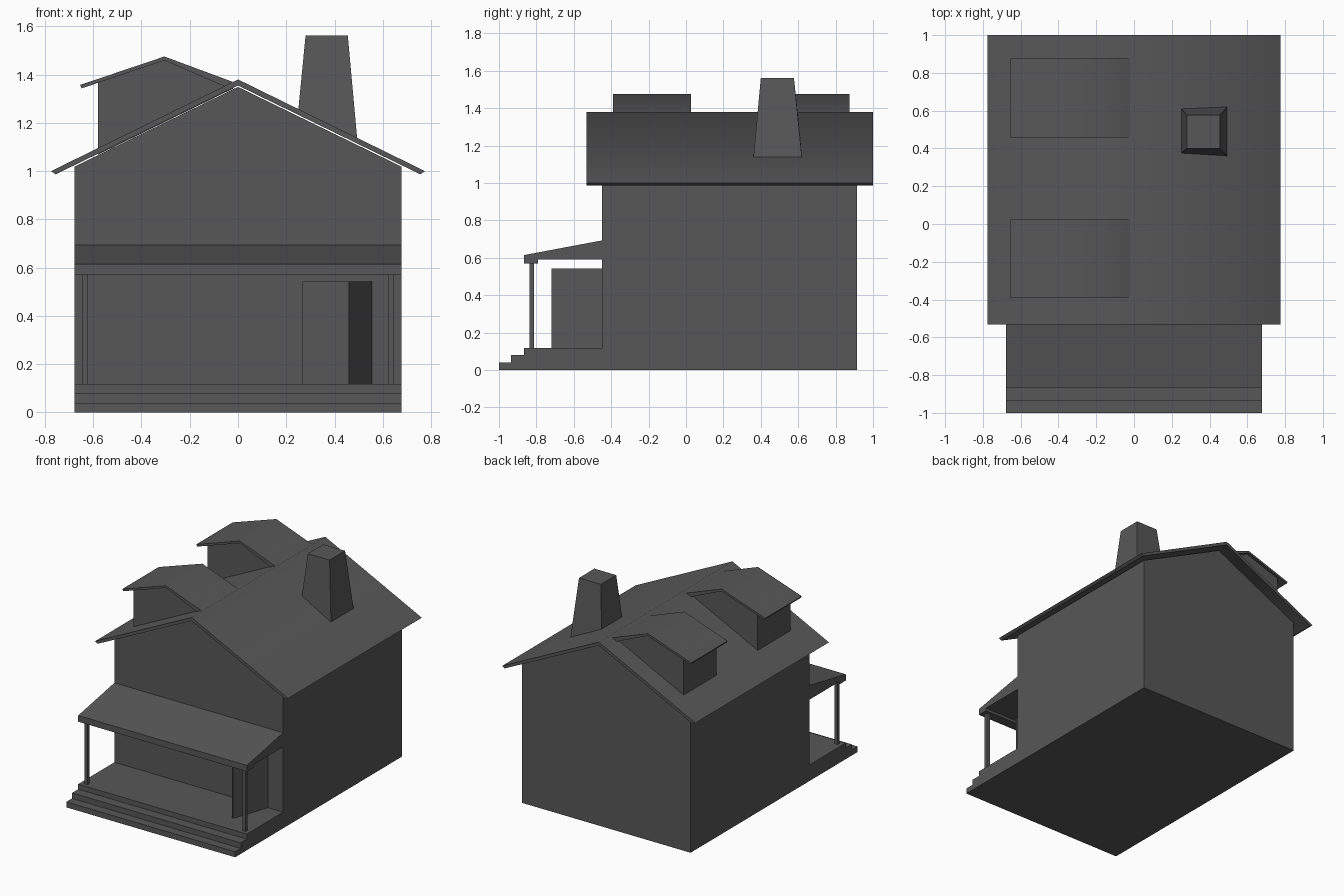
import bpy, bmesh, math
from mathutils import Vector

if "Cube" in bpy.data.objects:
    bpy.data.objects.remove(bpy.data.objects["Cube"])

# Dark grey used on every part
dark = bpy.data.materials.new("dark_grey")
dark.diffuse_color = (0.096, 0.096, 0.096, 1)
dark.use_nodes = True
dark.node_tree.nodes["Principled BSDF"].inputs["Base Color"].default_value = dark.diffuse_color


def mesh_object(name, verts, faces):
    me = bpy.data.meshes.new(name)
    me.from_pydata(verts, [], faces)
    bm = bmesh.new()
    bm.from_mesh(me)
    bmesh.ops.recalc_face_normals(bm, faces=bm.faces)
    bm.to_mesh(me)
    bm.free()
    me.materials.append(dark)
    ob = bpy.data.objects.new(name, me)
    bpy.context.collection.objects.link(ob)
    return ob


def prism(name, profile, axis, a, b):
    """Extrude a 2D profile along an axis from a to b."""
    place = {'x': lambda p, t: (t, p[0], p[1]),
             'y': lambda p, t: (p[0], t, p[1]),
             'z': lambda p, t: (p[0], p[1], t)}[axis]
    n = len(profile)
    verts = [place(p, t) for t in (a, b) for p in profile]
    faces = [list(range(n)), list(range(n, 2 * n))]
    faces += [[i, (i + 1) % n, n + (i + 1) % n, n + i] for i in range(n)]
    return mesh_object(name, verts, faces)


def rect(x0, x1, y0, y1):
    return [(x0, y0), (x1, y0), (x1, y1), (x0, y1)]


def smooth_ridge(ob):
    """Shade softly over the ridge, keeping the slab edges sharp."""
    bpy.ops.object.select_all(action='DESELECT')
    ob.select_set(True)
    bpy.context.view_layer.objects.active = ob
    bpy.ops.object.shade_smooth_by_angle(angle=math.radians(55))


W = 0.677        # half width of the house
DECK = 0.117     # porch floor height

# House shell: thin hollow walls with a doorway cut in the front
house = prism("house_walls", [(-W, 0), (W, 0), (W, 1.019), (0, 1.349), (-W, 1.019)],
              'y', -0.45, 0.914)
shell = house.modifiers.new("wall_thickness", 'SOLIDIFY')
shell.thickness = 0.008
shell.offset = -1
cutter = prism("doorway_cutter", rect(0.27, 0.555, DECK, 0.543), 'y', -0.5, -0.4)
cutter.hide_render = True
cutter.hide_viewport = True
cut = house.modifiers.new("doorway", 'BOOLEAN')
cut.operation = 'DIFFERENCE'
cut.object = cutter

# Open door, hinged on the right of the doorway
hinge, tip = Vector((0.555, -0.45)), Vector((0.463, -0.72))
along = (tip - hinge).normalized()
side = Vector((along.y, -along.x)) * 0.008
prism("door", [hinge, tip, tip + side, hinge + side], 'z', DECK, 0.543)

# Main roof slab, bent over the ridge
smooth_ridge(prism("main_roof", [(-0.775, 1.0), (0, 1.38), (0.775, 1.0), (0.755, 0.987),
                                 (0, 1.355), (-0.755, 0.987)], 'y', -0.532, 1.0))

# Porch floor with two steps
prism("porch_steps", [(-1, 0), (-1, 0.04), (-0.935, 0.04), (-0.935, 0.08),
                      (-0.865, 0.08), (-0.865, DECK), (-0.45, DECK), (-0.45, 0)],
      'x', -W, W)

# Porch roof with a front beam
prism("porch_roof", [(-0.865, 0.57), (-0.865, 0.615), (-0.45, 0.693),
                     (-0.45, 0.59), (-0.79, 0.59), (-0.79, 0.57)], 'x', -W, W)

# Porch posts
for label, x in (("left", -0.634), ("right", 0.634)):
    prism(label + "_porch_post", rect(x - 0.013, x + 0.013, -0.838, -0.814),
          'z', DECK, 0.572)

# Two dormers on the left slope
for label, y0 in (("front", -0.391), ("back", 0.457)):
    y1 = y0 + 0.418
    prism(label + "_dormer_walls", [(-0.58, 1.068), (-0.58, 1.366), (-0.305, 1.46),
                                    (-0.02, 1.353), (-0.02, 1.342)], 'y', y0 + 0.02, y1 - 0.02)
    smooth_ridge(prism(label + "_dormer_roof",
                       [(-0.655, 1.357), (-0.305, 1.475), (-0.022, 1.37),
                        (-0.058, 1.352), (-0.305, 1.459), (-0.648, 1.343)], 'y', y0, y1))

# Tapered chimney standing on the right slope
mesh_object("chimney",
            [(0.25, 0.375, 1.255), (0.494, 0.36, 1.132), (0.494, 0.62, 1.132), (0.25, 0.61, 1.255),
             (0.28, 0.40, 1.562), (0.455, 0.40, 1.562), (0.455, 0.577, 1.562), (0.28, 0.577, 1.562)],
            [(0, 1, 2, 3), (4, 5, 6, 7), (0, 1, 5, 4), (1, 2, 6, 5), (2, 3, 7, 6), (3, 0, 4, 7)])
